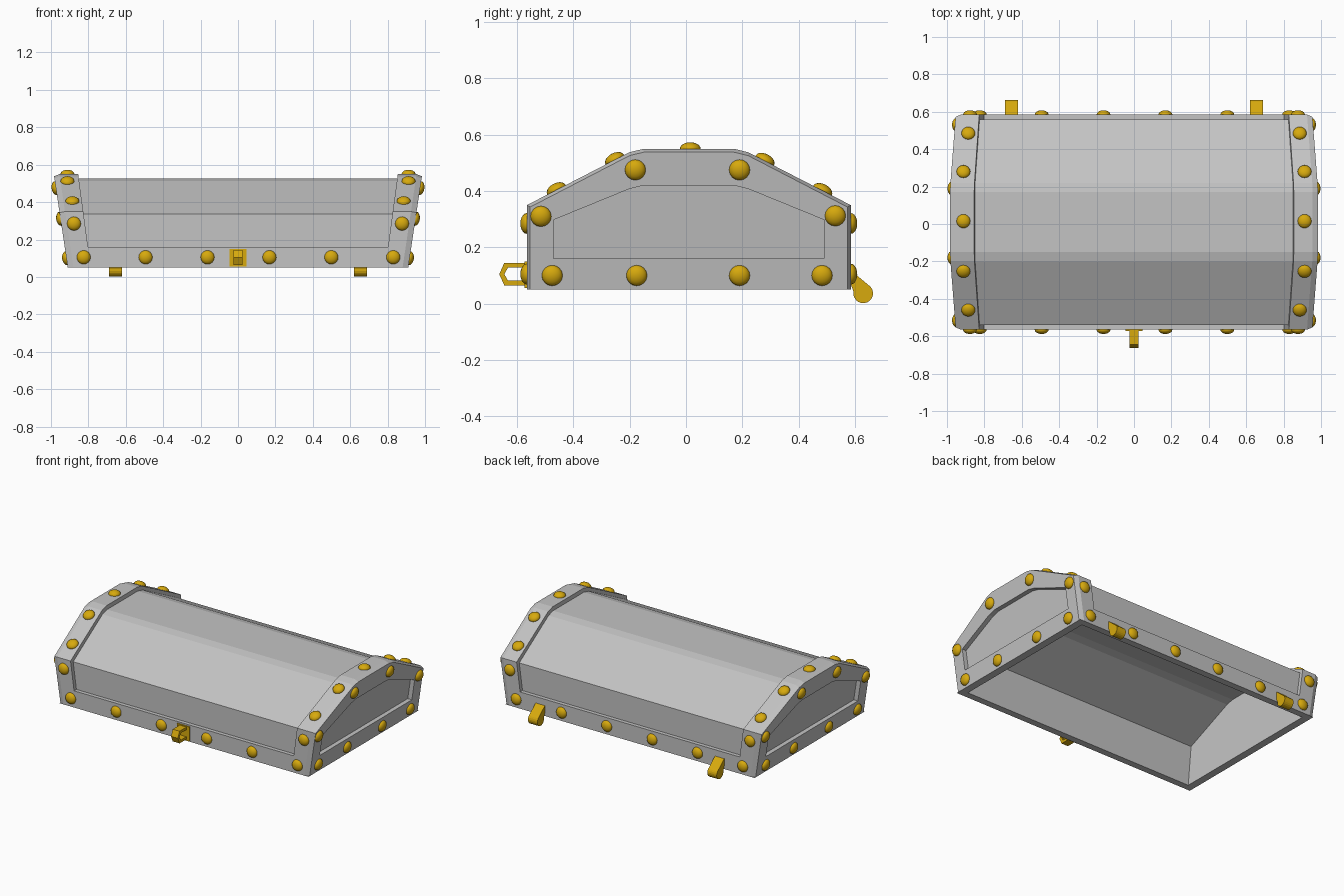
import bpy, bmesh, math
from mathutils import Vector

cube = bpy.data.objects.get("Cube")
if cube:
    bpy.data.objects.remove(cube)


def material(name, rgb):
    m = bpy.data.materials.new(name)
    m.use_nodes = True
    m.diffuse_color = (*rgb, 1)
    m.node_tree.nodes["Principled BSDF"].inputs["Base Color"].default_value = (*rgb, 1)
    return m


GREY = material("grey", (0.55, 0.55, 0.55))
GOLD = material("gold", (0.68, 0.4, 0.004))
FRONT, BACK, BASE, EAVE, TOP = -0.565, 0.585, 0.05, 0.35, 0.55


def finish(bm, name, mat, flip=False, smooth=False):
    bmesh.ops.recalc_face_normals(bm, faces=bm.faces)
    if flip:
        bmesh.ops.reverse_faces(bm, faces=bm.faces)
    for f in bm.faces:
        f.smooth = smooth
    mesh = bpy.data.meshes.new(name)
    bm.to_mesh(mesh)
    bm.free()
    mesh.materials.append(mat)
    ob = bpy.data.objects.new(name, mesh)
    bpy.context.collection.objects.link(ob)
    return ob


def arch(d, drop=None, base=BASE):
    """Lid cross-section in y, z, moved inward by d."""
    drop = d if drop is None else drop
    eave, top = EAVE - 0.55 * d, TOP - drop
    return [(FRONT + d, base), (FRONT + d, eave), (-0.2, top - 0.012), (-0.15, top),
            (0.17, top), (0.22, top - 0.012), (BACK - d, eave), (BACK - d, base)]


def x_out(z):
    return 0.91 + 0.15 * (z - BASE)


def x_in(z):
    return 0.787 + 0.135 * (z - BASE)


def ring(bm, profile, x_of, side):
    return [bm.verts.new((side * x_of(z), y, z)) for y, z in profile]


def skin(bm, a, b, closed):
    for i in range(len(a) if closed else len(a) - 1):
        j = (i + 1) % len(a)
        bm.faces.new((a[i], a[j], b[j], b[i]))


# Lid shell: sunken roof, raised end bands and recessed end panels
bm = bmesh.new()
starts = []
for side in (-1, 1):
    frame = arch(0.095, 0.13, 0.16)
    sections = [(arch(0.025), x_in), (arch(0), x_in),
                (arch(0), lambda z: x_out(z) - 0.03), (arch(0.012), x_out),
                (frame, x_out), (frame, lambda z: x_out(z) - 0.03)]
    rings = [ring(bm, p, fn, side) for p, fn in sections]
    starts.append(rings[0])
    for i in range(len(rings) - 1):
        skin(bm, rings[i], rings[i + 1], closed=i >= 3)
    bm.faces.new(rings[-1])
skin(bm, starts[0], starts[1], False)
finish(bm, "lid_shell", GREY)

# Hollow underside
bm = bmesh.new()
ends = [ring(bm, arch(0.045, 0.06), lambda z: 0.86 + 0.08 * (z - BASE), s) for s in (-1, 1)]
skin(bm, ends[0], ends[1], False)
for e in ends:
    bm.faces.new(e)
finish(bm, "lid_lining", GREY, flip=True)

# Flat rim around the opening
bm = bmesh.new()


def rectangle(x, y0, y1):
    return [bm.verts.new((a, b, BASE)) for a, b in ((-x, y0), (x, y0), (x, y1), (-x, y1))]


skin(bm, rectangle(0.91, FRONT, BACK), rectangle(0.86, FRONT + 0.045, BACK - 0.045), True)
bmesh.ops.recalc_face_normals(bm, faces=bm.faces)
bm.normal_update()
up = sum(f.normal.z for f in bm.faces) > 0
finish(bm, "lid_rim", GREY, flip=up)


def box(name, mat, lo, hi):
    bm = bmesh.new()
    bmesh.ops.create_cube(bm, size=1)
    for v in bm.verts:
        v.co = [lo[i] + (v.co[i] + 0.5) * (hi[i] - lo[i]) for i in range(3)]
    return finish(bm, name, mat)


# Lower bars, front and back
box("front_bar", GREY, (-0.803, FRONT, BASE), (0.803, FRONT + 0.04, 0.16))
box("back_bar", GREY, (-0.803, BACK - 0.04, BASE), (0.803, BACK, 0.16))


def rivet(name, loc, normal):
    bm = bmesh.new()
    bmesh.ops.create_uvsphere(bm, u_segments=16, v_segments=10, radius=1)
    bmesh.ops.scale(bm, vec=(0.037, 0.037, 0.023), verts=bm.verts)
    ob = finish(bm, name, GOLD, smooth=True)
    ob.location = loc
    ob.rotation_euler = Vector(normal).to_track_quat("Z", "Y").to_euler()


# Rivets along the front and back
for y, ny, label in ((FRONT, -1, "front"), (BACK, 1, "back")):
    for i in range(6):
        rivet(label + "_bar_rivet", (-0.825 + 0.331 * i, y, 0.105), (0, ny, 0))
    for s in (-1, 1):
        rivet(label + "_corner_rivet", (0.877 * s, y, 0.285), (0, ny, 0))

for s in (-1, 1):
    # Rivets over the end bands
    for x, y, z, ny in ((0.886, -0.46, 0.405, -0.52), (0.912, -0.253, 0.512, -0.52),
                        (0.912, 0.015, TOP, 0), (0.912, 0.28, 0.509, 0.52),
                        (0.886, 0.485, 0.402, 0.52)):
        rivet("band_rivet", (s * x, y, z), (0, ny, 1))
    # Rivets on the end frames
    for y, z in ((-0.515, 0.31), (-0.18, 0.475), (0.19, 0.475), (0.53, 0.312),
                 (-0.475, 0.1), (-0.175, 0.1), (0.19, 0.1), (0.483, 0.1)):
        rivet("end_rivet", (s * x_out(z), y, z), (s, 0, -0.15))


def prism(name, mat, x, half, outline, hole=None):
    """Extrude a y, z outline along x, optionally with a matching hole."""
    bm = bmesh.new()
    loops = [[[bm.verts.new((x + s * half, y, z)) for y, z in pts] for s in (-1, 1)]
             for pts in (outline, hole) if pts]
    for a, b in loops:
        skin(bm, a, b, True)
    for k in (0, 1):
        if hole:
            skin(bm, loops[0][k], loops[1][k], True)
        else:
            bm.faces.new(loops[0][k])
    return finish(bm, name, mat)


# Latch plate and ring
box("latch_plate", GOLD, (-0.046, FRONT - 0.008, 0.055), (0.046, FRONT + 0.001, 0.15))
prism("latch_ring", GOLD, 0, 0.025,
      [(-0.57, 0.145), (-0.645, 0.145), (-0.663, 0.105), (-0.645, 0.065), (-0.57, 0.065)],
      [(-0.575, 0.128), (-0.632, 0.128), (-0.645, 0.105), (-0.632, 0.082), (-0.575, 0.082)])

# Hinge knuckles with short arms
knuckle = []
for i in range(15):
    a = math.radians(60 - 250 * i / 14)
    knuckle.append((0.629 + 0.035 * math.cos(a), 0.037 + 0.035 * math.sin(a)))
for s in (-1, 1):
    prism("hinge", GOLD, 0.655 * s, 0.034, knuckle + [(0.583, 0.075), (0.583, 0.12)])
